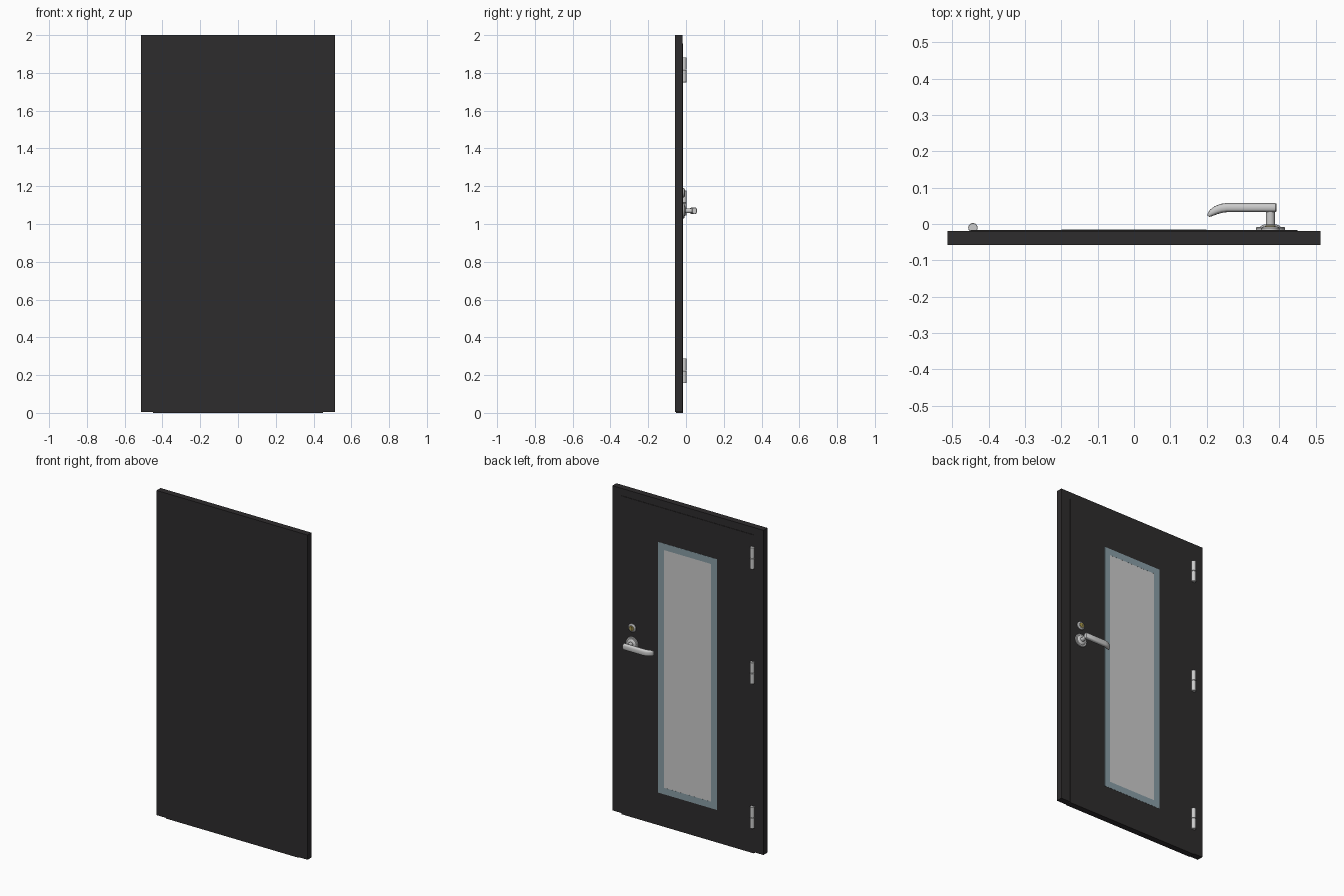
import bpy, bmesh, math
from mathutils import Vector

if "Cube" in bpy.data.objects:
    bpy.data.objects.remove(bpy.data.objects["Cube"])

BACK = -0.0165  # back face of the door leaf


def material(name, rgb):
    m = bpy.data.materials.new(name)
    m.diffuse_color = (*rgb, 1)
    m.use_nodes = True
    m.node_tree.nodes["Principled BSDF"].inputs["Base Color"].default_value = m.diffuse_color
    return m


BLACK = material("black_paint", (0.027, 0.025, 0.026))
BLUE = material("blue_grey_trim", (0.25, 0.34, 0.38))
BRASS = material("brass", (0.42, 0.33, 0.07))


def finish(name, bm, mat=None, smooth=False):
    bmesh.ops.recalc_face_normals(bm, faces=bm.faces)
    me = bpy.data.meshes.new(name)
    bm.to_mesh(me)
    bm.free()
    ob = bpy.data.objects.new(name, me)
    bpy.context.collection.objects.link(ob)
    if mat:
        me.materials.append(mat)
    if smooth:
        bpy.ops.object.select_all(action='DESELECT')
        ob.select_set(True)
        bpy.context.view_layer.objects.active = ob
        bpy.ops.object.shade_smooth_by_angle(angle=math.radians(35))
    return ob


def box(name, x, y, z, mat=None):
    bm = bmesh.new()
    bmesh.ops.create_cube(bm, size=1)
    for v in bm.verts:
        v.co = Vector([(a + b) / 2 + c * (b - a) for c, (a, b) in zip(v.co, (x, y, z))])
    return finish(name, bm, mat)


def loft(bm, rings):
    loops = [[bm.verts.new(p) for p in ring] for ring in rings]
    n = len(loops[0])
    for a, b in zip(loops, loops[1:]):
        for i in range(n):
            bm.faces.new((a[i], a[(i + 1) % n], b[(i + 1) % n], b[i]))
    bm.faces.new(loops[0])
    bm.faces.new(loops[-1])


def turned(name, center, axis, profile, mat=None, n=32):
    """Solid of revolution; profile holds (distance along axis, radius)."""
    u, v = (Vector((1, 0, 0)), Vector((0, 0, 1))) if axis == 'Y' else (Vector((1, 0, 0)), Vector((0, 1, 0)))
    w = Vector((0, 1, 0)) if axis == 'Y' else Vector((0, 0, 1))
    bm = bmesh.new()
    loft(bm, [[Vector(center) + w * d + r * (u * math.cos(t) + v * math.sin(t))
               for t in (2 * math.pi * i / n for i in range(n))] for d, r in profile])
    return finish(name, bm, mat, True)


# Door slab and the leaf standing slightly proud of it
box("door_frame", (-0.513, 0.513), (-0.0575, -0.019), (0.006, 2), BLACK)
box("door_leaf", (-0.45, 0.45), (-0.054, BACK), (0, 1.955), BLACK)

# Window trim strips and pane on the back
y = (BACK - 0.01, BACK + 0.001)
for s, side in ((-1, "left"), (1, "right")):
    box("window_trim_" + side, sorted((s * 0.16, s * 0.2)), y, (0.2, 1.74), BLUE)
box("window_trim_bottom", (-0.16, 0.16), y, (0.2, 0.24), BLUE)
box("window_trim_top", (-0.16, 0.16), y, (1.70, 1.74), BLUE)
box("window_pane", (-0.16, 0.16), (BACK - 0.01, BACK + 0.0005), (0.24, 1.70))

# Hinges: two knuckles each
for i, z in enumerate((0.157, 1.045, 1.75)):
    for j, part in enumerate(("lower", "upper")):
        turned(f"hinge_{i + 1}_{part}", (-0.443, -0.0105, z + j * 0.067), 'Z',
               [(0, 0.012), (0.001, 0.013), (0.064, 0.013), (0.065, 0.012)], n=24)

# Lock cylinder with brass core and key slot
LX, LZ, HZ = 0.375, 1.165, 1.07
turned("lock_ring", (LX, BACK, LZ), 'Y', [(-0.002, 0.025), (0.005, 0.025), (0.010, 0.018), (0.010, 0.014)])
turned("lock_core", (LX, BACK, LZ), 'Y', [(0, 0.0145), (0.0112, 0.0145), (0.012, 0.0135)], BRASS)
box("key_slot", (LX - 0.0015, LX + 0.0015), (BACK, BACK + 0.0125), (LZ - 0.008, LZ + 0.008), BLACK)

# Handle rose and spindle
turned("handle_rose", (LX, BACK, HZ), 'Y',
       [(-0.002, 0.04), (0.006, 0.04), (0.008, 0.038), (0.008, 0.029),
        (0.013, 0.023), (0.015, 0.017), (0.015, 0.012)])
turned("handle_spindle", (LX, BACK, HZ), 'Y', [(0.01, 0.0125), (0.056, 0.0125)])

# Lever: oval section swept along a curved path (x, y, half depth, half height)
path = [(0.392, 0.045, 0.0105, 0.016), (0.389, 0.045, 0.0125, 0.0185), (0.32, 0.045, 0.0125, 0.0185),
        (0.255, 0.045, 0.0125, 0.0185), (0.24, 0.043, 0.0125, 0.018), (0.226, 0.038, 0.0115, 0.0175),
        (0.214, 0.031, 0.0095, 0.0165), (0.207, 0.0245, 0.006, 0.015), (0.205, 0.021, 0.003, 0.012)]
rings = []
for i, (x, yy, d, h) in enumerate(path):
    a, b = path[max(i - 1, 0)], path[min(i + 1, len(path) - 1)]
    t = Vector((b[0] - a[0], b[1] - a[1], 0)).normalized()
    nrm = Vector((t.y, -t.x, 0))
    ring = []
    for k in range(24):
        c, s = math.cos(k * math.pi / 12), math.sin(k * math.pi / 12)
        ring.append(Vector((x, yy, HZ)) + nrm * d * math.copysign(abs(c) ** 0.7, c)
                    + Vector((0, 0, h * math.copysign(abs(s) ** 0.7, s))))
    rings.append(ring)
bm = bmesh.new()
loft(bm, rings)
finish("handle_lever", bm, None, True)
